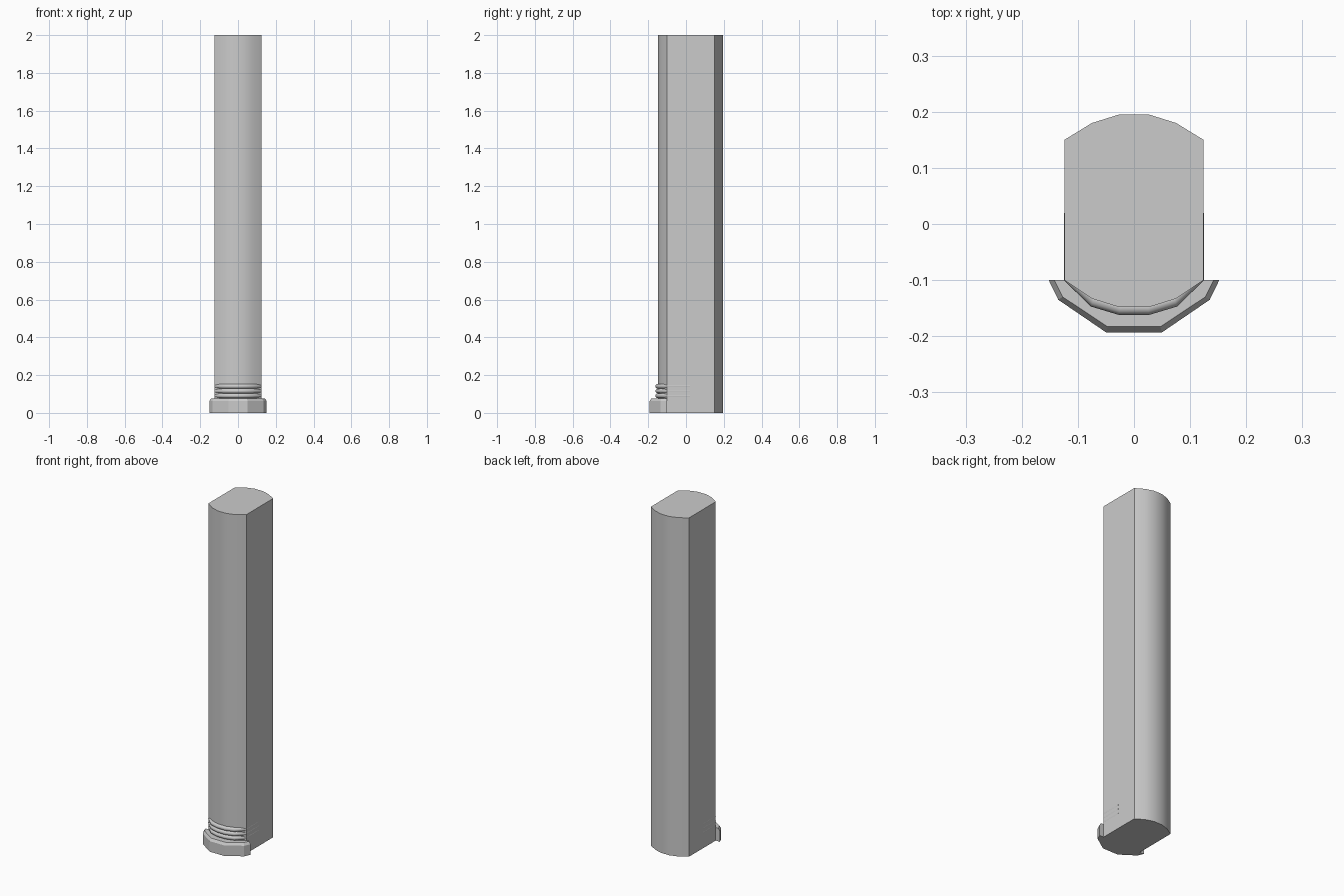
import bpy, bmesh, math

if "Cube" in bpy.data.objects:
    bpy.data.objects.remove(bpy.data.objects["Cube"])


def mirrored(half):
    """Half outline on +x, continued by its mirror image on -x."""
    return half + [(-x, y) for x, y in reversed(half)]


def loft(name, sections, wrap=False):
    """Join equal-length closed loops of points, capping both ends unless wrapped."""
    bm = bmesh.new()
    loops = [[bm.verts.new(p) for p in s] for s in sections]
    n = len(loops[0])
    for a, b in zip(loops, loops[1:]):
        for i in range(n):
            j = (i + 1) % n
            bm.faces.new((a[i], a[j], b[j], b[i]))
    bm.faces.new(loops[0])
    bm.faces.new(loops[-1])
    bmesh.ops.recalc_face_normals(bm, faces=bm.faces)
    mesh = bpy.data.meshes.new(name)
    bm.to_mesh(mesh)
    bm.free()
    obj = bpy.data.objects.new(name, mesh)
    bpy.context.collection.objects.link(obj)
    return obj


def smooth(obj, degrees):
    bpy.ops.object.select_all(action='DESELECT')
    obj.select_set(True)
    bpy.context.view_layer.objects.active = obj
    bpy.ops.object.shade_smooth_by_angle(angle=math.radians(degrees))


def at_height(outline, z):
    return [(x, y, z) for x, y in outline]


# Tall shaft with flat sides and rounded front and back
back = [(0.124, 0.15), (0.075, 0.18), (0.027, 0.195)]
front = [(0.124, -0.1), (0.075, -0.133), (0.027, -0.148)]
outline = mirrored(front) + list(reversed(mirrored(back)))
smooth(loft("shaft", [at_height(outline, z) for z in (0, 2)]), 35)

# Faceted plinth at the front foot, with a chamfered top edge
outer = mirrored([(0.152, -0.1), (0.135, -0.135), (0.05, -0.193)])
inner = mirrored([(0.142, -0.1), (0.127, -0.13), (0.047, -0.183)])
loft("plinth", [at_height(outer, 0), at_height(outer, 0.062), at_height(inner, 0.077)])

# Three stacked round mouldings wrapping the front and fading into the sides
rim = mirrored([(0.125, 0.02), (0.125, -0.1), (0.077, -0.147), (0.027, -0.162)])
core = mirrored([(0.1, 0.02), (0.1, -0.092), (0.067, -0.124), (0.024, -0.137)])
for k in range(3):
    z = 0.091 + 0.025 * k
    sections = []
    for (ox, oy), (ix, iy) in zip(rim, core):
        cx, cy = (ox + ix) / 2, (oy + iy) / 2
        sections.append([(cx + (ox - cx) * math.cos(a), cy + (oy - cy) * math.cos(a),
                          z + 0.0125 * math.sin(a))
                         for a in (math.tau * i / 12 for i in range(12))])
    smooth(loft(f"moulding_{k + 1}", sections), 40)
